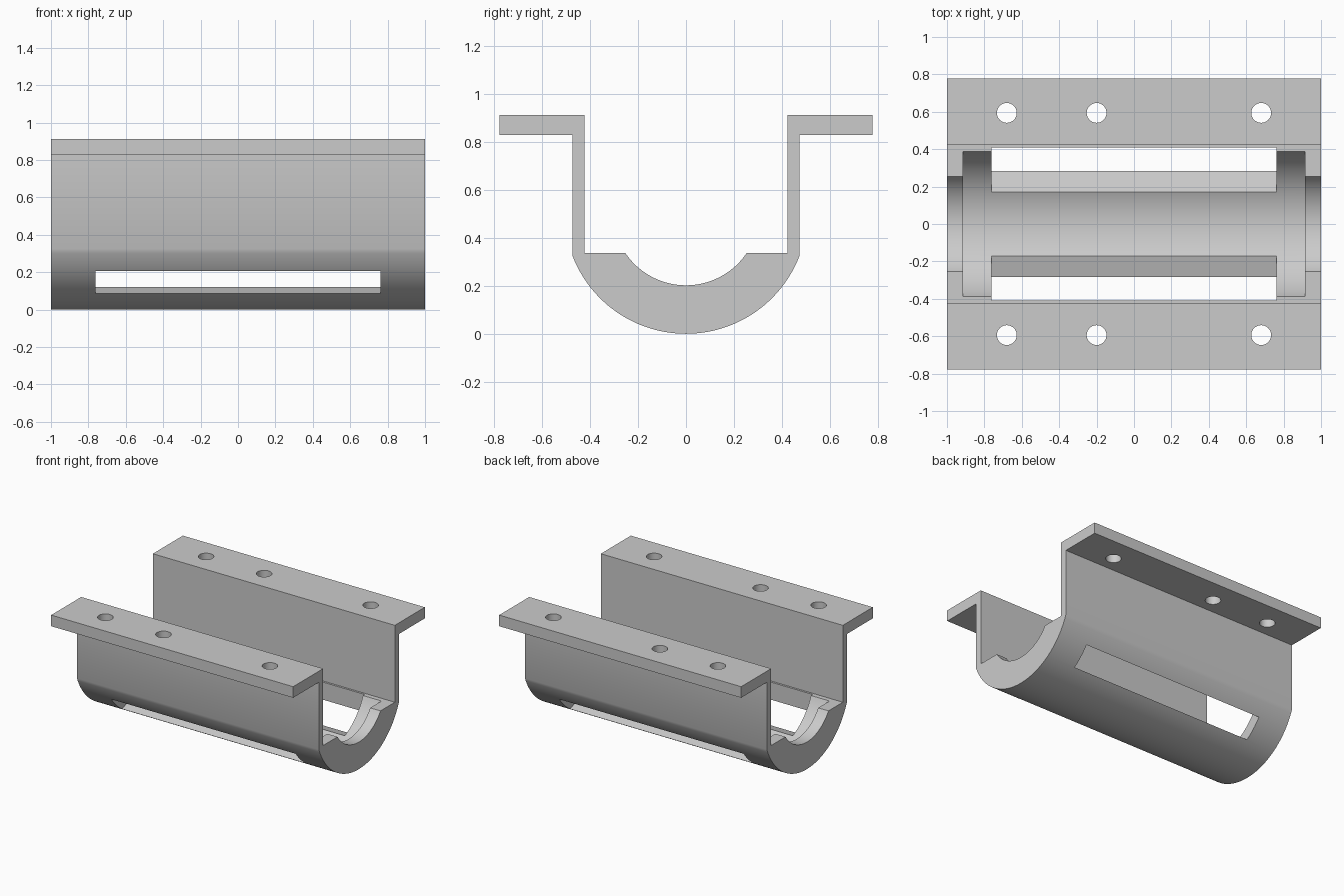
import bpy, bmesh
from math import sin, cos, asin, sqrt

cube = bpy.data.objects.get("Cube")
if cube:
    bpy.data.objects.remove(cube, do_unlink=True)

AXIS_Z = 0.507            # shared centre of the trough arcs
OUTER, RIB, GROOVE = 0.507, 0.305, 0.423
WALL_OUT, WALL_IN, FLANGE = 0.473, 0.423, 0.777
TOP, FLANGE_Z, SHELF_Z = 0.912, 0.829, 0.3375


def arc(radius, half_width, steps=48):
    """Lower arc in the YZ plane, from -half_width to +half_width."""
    a = asin(half_width / radius)
    return [(radius * sin(t), AXIS_Z - radius * cos(t))
            for t in (a * (2 * i / steps - 1) for i in range(steps + 1))]


def width_at(radius, z):
    return sqrt(radius ** 2 - (AXIS_Z - z) ** 2)


def finish(bm, name):
    bmesh.ops.recalc_face_normals(bm, faces=bm.faces)
    mesh = bpy.data.meshes.new(name)
    bm.to_mesh(mesh)
    bm.free()
    obj = bpy.data.objects.new(name, mesh)
    bpy.context.collection.objects.link(obj)
    return obj


def extrude_x(name, profile, half_length):
    bm = bmesh.new()
    face = bm.faces.new([bm.verts.new((-half_length, y, z)) for y, z in profile])
    new = bmesh.ops.extrude_face_region(bm, geom=[face])["geom"]
    verts = [v for v in new if isinstance(v, bmesh.types.BMVert)]
    bmesh.ops.translate(bm, verts=verts, vec=(2 * half_length, 0, 0))
    return finish(bm, name)


def cut(target, cutter):
    cutter.hide_render = True
    mod = target.modifiers.new("cut", "BOOLEAN")
    mod.operation, mod.solver, mod.object = "DIFFERENCE", "EXACT", cutter
    bpy.context.view_layer.objects.active = target
    bpy.ops.object.modifier_apply(modifier=mod.name)
    bpy.data.objects.remove(cutter, do_unlink=True)


# Bracket body: trough, side walls and flanges as one section
side = [(WALL_OUT, FLANGE_Z), (FLANGE, FLANGE_Z), (FLANGE, TOP),
        (WALL_IN, TOP), (WALL_IN, SHELF_Z)]
inner = arc(RIB, width_at(RIB, SHELF_Z))[::-1]
section = arc(OUTER, WALL_OUT) + side + inner + [(-y, z) for y, z in side[::-1]]
bracket = extrude_x("cradle_bracket", section, 1.0)

# Wide groove between the two end ribs
half = width_at(GROOVE, SHELF_Z)
cut(bracket, extrude_x("groove_cutter",
                       arc(GROOVE, half) + [(half, 0.45), (-half, 0.45)], 0.915))

# Long side slots and flange bolt holes, both sides
slot = [(0.10, 0.1415), (0.35, 0.0655), (0.408, 0.0655), (0.408, 0.36), (0.10, 0.36)]
for s in (1, -1):
    cut(bracket, extrude_x("slot_cutter", [(s * y, z) for y, z in slot], 0.762))
    for x in (-0.68, -0.2, 0.68):
        bm = bmesh.new()
        bmesh.ops.create_cone(bm, cap_ends=True, segments=32,
                              radius1=0.053, radius2=0.053, depth=0.3)
        bmesh.ops.translate(bm, verts=bm.verts, vec=(x, s * 0.594, 0.87))
        cut(bracket, finish(bm, "hole_cutter"))

# Plain grey finish
grey = bpy.data.materials.new("light_grey")
grey.use_nodes = True
colour = (0.6, 0.6, 0.6, 1)
grey.diffuse_color = colour
grey.node_tree.nodes["Principled BSDF"].inputs["Base Color"].default_value = colour
bracket.data.materials.clear()
bracket.data.materials.append(grey)

bpy.ops.object.select_all(action="DESELECT")
bracket.select_set(True)
bpy.context.view_layer.objects.active = bracket
bpy.ops.object.shade_smooth_by_angle(angle=0.52)
